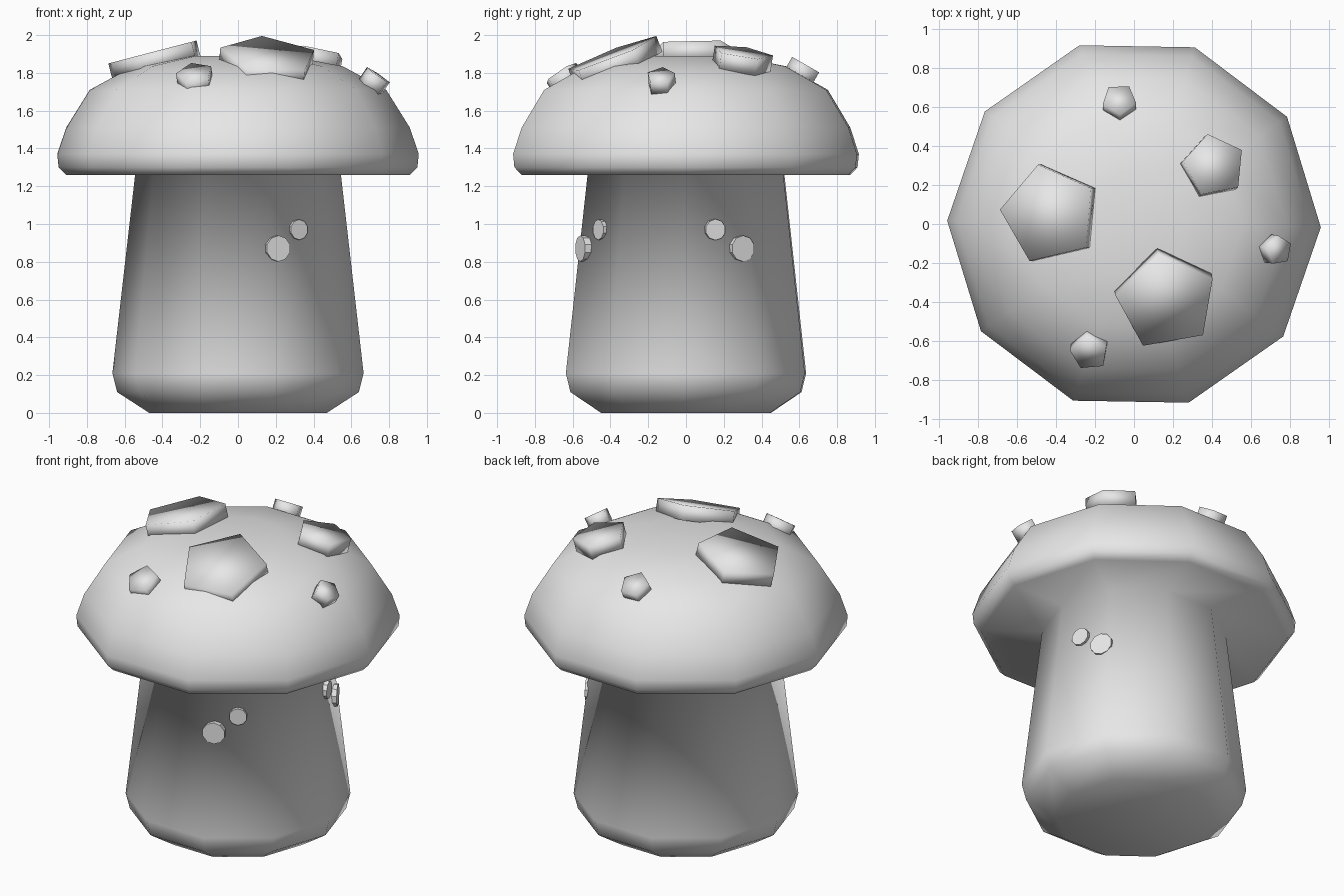
import bpy
import bmesh
from math import cos, sin, radians
from mathutils import Vector, Matrix

SIDES = 10

old = bpy.data.objects.get("Cube")
if old:
    bpy.data.objects.remove(old, do_unlink=True)

# One plain grey for everything
grey = bpy.data.materials.new("pale_grey")
grey.use_nodes = True
grey.diffuse_color = (0.8, 0.8, 0.8, 1)
grey.node_tree.nodes["Principled BSDF"].inputs["Base Color"].default_value = (0.8, 0.8, 0.8, 1)


def finish(name, bm, smooth):
    bmesh.ops.recalc_face_normals(bm, faces=bm.faces[:])
    for face in bm.faces:
        face.smooth = smooth
    mesh = bpy.data.meshes.new(name)
    bm.to_mesh(mesh)
    bm.free()
    mesh.materials.append(grey)
    obj = bpy.data.objects.new(name, mesh)
    bpy.context.collection.objects.link(obj)
    return obj


def lathe(name, profile, turn):
    """Spin (radius, height) rings into a closed, faceted body."""
    bm = bmesh.new()
    rings = []
    for radius, z in profile:
        angles = [radians(turn + 360 * i / SIDES) for i in range(SIDES)]
        rings.append([bm.verts.new((radius * cos(a), radius * sin(a), z)) for a in angles])
    for low, high in zip(rings, rings[1:]):
        for i in range(SIDES):
            j = (i + 1) % SIDES
            bm.faces.new((low[i], low[j], high[j], high[i]))
    bm.faces.new(rings[0])
    bm.faces.new(rings[-1])
    return finish(name, bm, True)


def plate(name, sides, radius, depth, top, normal, vertex_dir, smooth):
    """Prism whose outer face is centred on top, with one corner toward vertex_dir."""
    n = Vector(normal).normalized()
    u = Vector(vertex_dir)
    u = (u - n * u.dot(n)).normalized()
    frame = Matrix((u, n.cross(u), n)).transposed().to_4x4()
    frame.translation = Vector(top) - n * depth / 2
    bm = bmesh.new()
    bmesh.ops.create_cone(bm, cap_ends=True, segments=sides, radius1=radius,
                          radius2=radius, depth=depth)
    # Bring the first corner onto the local x axis
    first = bm.verts[:][0].co
    spin = Matrix.Rotation(-Vector((1, 0)).angle_signed(first.xy) * -1, 4, "Z")
    bmesh.ops.transform(bm, matrix=frame @ spin, verts=bm.verts[:])
    return finish(name, bm, smooth)


# Stem running smoothly into the flat underside and domed cap
stem = [(0.47, 0), (0.64, 0.11), (0.665, 0.21), (0.545, 1.26)]
cap = [(0.91, 1.26), (0.95, 1.3), (0.957, 1.37), (0.91, 1.51),
       (0.785, 1.71), (0.555, 1.835), (0.27, 1.89)]
lathe("stem_and_cap", stem + cap, -1)

# Five-sided spots on the cap: name, radius, top centre, normal, corner angle
spots = [
    ("large_spot_right", 0.26, (-0.436, 0.05, 1.915), (-0.26, 0, 1), 30),
    ("large_spot_front", 0.265, (0.167, -0.40, 1.897), (0.093, -0.39, 1), 100),
    ("medium_spot_back", 0.165, (0.412, 0.30, 1.91), (0.18, 0.15, 1), 101),
    ("small_spot_left", 0.077, (0.745, -0.135, 1.787), (0.56, -0.08, 0.82), 100),
    ("small_spot_front", 0.1, (-0.23, -0.665, 1.80), (-0.12, -0.55, 0.83), 95),
    ("small_spot_back", 0.09, (-0.075, 0.64, 1.84), (0, 0.5, 0.87), 124),
]
for name, radius, top, normal, angle in spots:
    corner = (cos(radians(angle)), sin(radians(angle)), 0)
    plate(name, 5, radius, 0.09, top, normal, corner, True)

# Round buttons in two pairs on the stem: name, radius, centre, facing angle
buttons = [
    ("front_button_low", 0.069, (0.215, -0.56, 0.87), -67),
    ("front_button_high", 0.054, (0.325, -0.465, 0.97), -58),
    ("side_button_low", 0.069, (0.51, 0.303, 0.87), 28),
    ("side_button_high", 0.056, (0.55, 0.157, 0.97), 18),
]
for name, radius, centre, angle in buttons:
    facing = (cos(radians(angle)), sin(radians(angle)), 0)
    plate(name, SIDES, radius, 0.05, centre, facing, (0, 0, 1), False)
